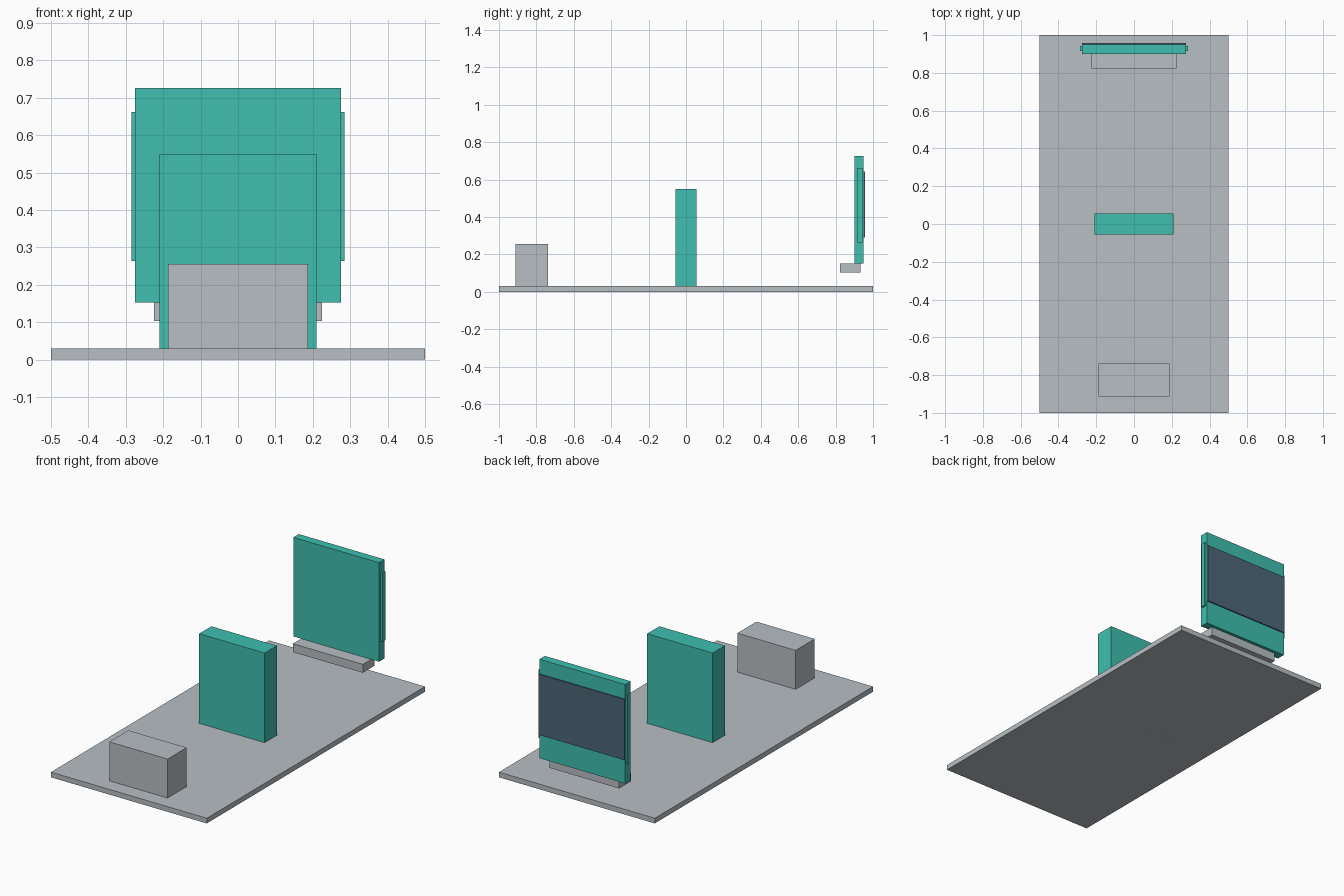
import bpy
import bmesh

if "Cube" in bpy.data.objects:
    bpy.data.objects.remove(bpy.data.objects["Cube"])


def material(name, rgb):
    m = bpy.data.materials.new(name)
    m.diffuse_color = (*rgb, 1.0)
    m.use_nodes = True
    m.node_tree.nodes["Principled BSDF"].inputs["Base Color"].default_value = m.diffuse_color
    return m


grey = material("light_grey", (0.48, 0.52, 0.55))
teal = material("teal", (0.05, 0.52, 0.43))
slate = material("slate_blue", (0.07, 0.135, 0.185))


def box(name, x, y, z, mat):
    """Box from (min, max) ranges on each axis."""
    bm = bmesh.new()
    bmesh.ops.create_cube(bm, size=1.0)
    for v in bm.verts:
        v.co = [r[0] if c < 0 else r[1] for c, r in zip(v.co, (x, y, z))]
    mesh = bpy.data.meshes.new(name)
    bm.to_mesh(mesh)
    bm.free()
    mesh.materials.append(mat)
    ob = bpy.data.objects.new(name, mesh)
    bpy.context.collection.objects.link(ob)
    return ob


# Floor slab
box("base_plate", (-0.5, 0.5), (-1, 1), (0, 0.03), grey)

# Low block at the front and upright slab in the middle
box("front_block", (-0.187, 0.187), (-0.912, -0.738), (0.03, 0.256), grey)
box("middle_slab", (-0.21, 0.21), (-0.056, 0.056), (0.0, 0.55), teal)

# Raised panel at the rear with its ledge
box("rear_ledge", (-0.224, 0.224), (0.824, 0.932), (0.103, 0.152), grey)
box("rear_panel", (-0.275, 0.275), (0.9, 0.95), (0.152, 0.726), teal)

# Dark plate on the back of the panel
box("rear_plate", (-0.275, 0.275), (0.95, 0.957), (0.29, 0.642), slate)

# Thin strips on both edges of the panel
for side, name in ((-1, "left_edge_strip"), (1, "right_edge_strip")):
    xs = sorted((side * 0.275, side * 0.285))
    box(name, xs, (0.915, 0.943), (0.264, 0.662), teal)
